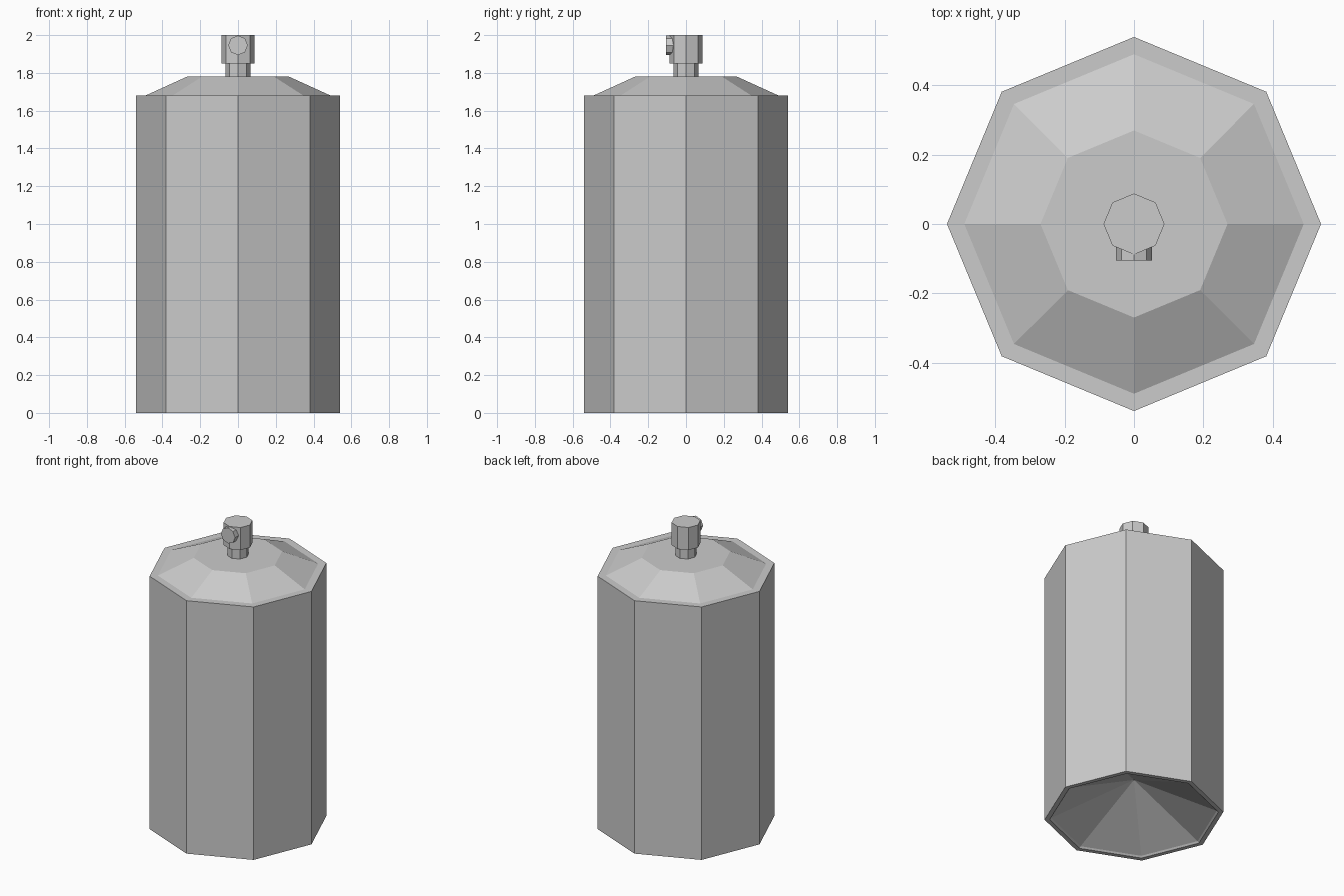
import bpy, bmesh, math
from mathutils import Matrix

if "Cube" in bpy.data.objects:
    bpy.data.objects.remove(bpy.data.objects["Cube"])

SIDES = 8


def lathe(name, profile, matrix=None):
    """Revolve (radius, height) points into a closed eight-sided solid."""
    bm = bmesh.new()
    rings = []
    for r, z in profile:
        if r == 0:
            rings.append([bm.verts.new((0, 0, z))] * SIDES)
        else:
            rings.append([bm.verts.new((r * math.cos(i * math.tau / SIDES),
                                        r * math.sin(i * math.tau / SIDES), z))
                          for i in range(SIDES)])
    for a, b in zip(rings, rings[1:]):
        for i in range(SIDES):
            j = (i + 1) % SIDES
            bm.faces.new(dict.fromkeys((a[i], a[j], b[j], b[i])))
    # Flat caps on open ends
    for ring in (rings[0], rings[-1]):
        if ring[0] is not ring[1]:
            bm.faces.new(ring)
    bmesh.ops.recalc_face_normals(bm, faces=bm.faces[:])
    if matrix:
        bm.transform(matrix)
    mesh = bpy.data.meshes.new(name)
    bm.to_mesh(mesh)
    bm.free()
    obj = bpy.data.objects.new(name, mesh)
    bpy.context.collection.objects.link(obj)
    return obj


# Can body: hollow cone underside, rim, wall, ledge, sloped shoulder, flat top
lathe("can_body", [(0, 0.25), (0.50, 0.01), (0.51, 0), (0.54, 0),
                   (0.54, 1.68), (0.49, 1.68), (0.27, 1.78)])

# Valve stem and spray button
lathe("valve_stem", [(0.065, 1.78), (0.065, 1.85)])
lathe("spray_button", [(0.088, 1.85), (0.088, 2.0)])

# Outlet pointing to the front
lathe("spray_outlet", [(0.052, 0.04), (0.052, 0.105)],
      Matrix.Translation((0, 0, 1.946)) @ Matrix.Rotation(math.pi / 2, 4, 'X'))
